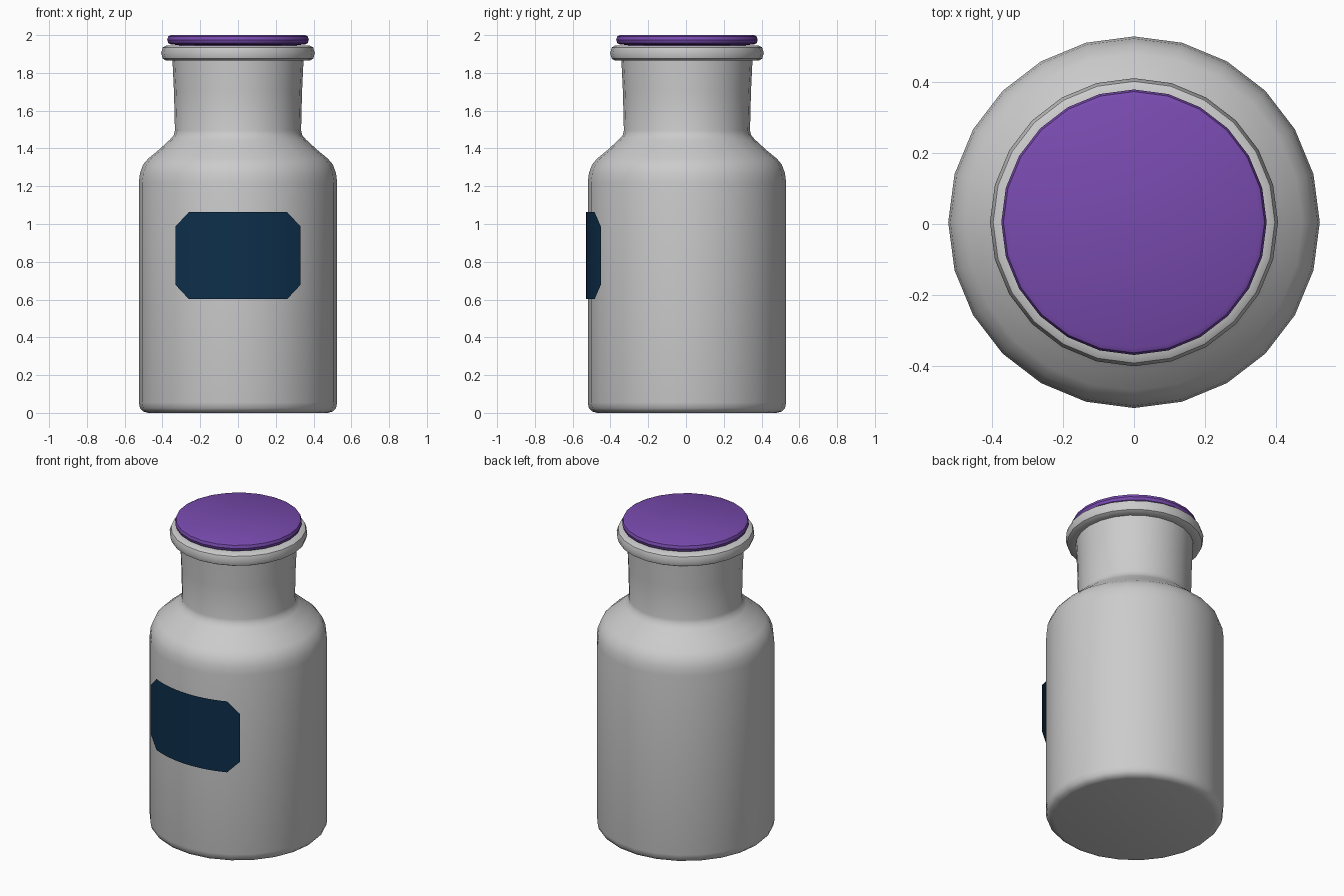
import bpy, bmesh, math

if "Cube" in bpy.data.objects:
    bpy.data.objects.remove(bpy.data.objects["Cube"])

SIDES = 24
CY = 0.005          # bottle axis sits slightly behind the origin


def finish(name, bm, color=None, angle=35):
    bmesh.ops.remove_doubles(bm, verts=bm.verts, dist=1e-5)
    mesh = bpy.data.meshes.new(name)
    bm.to_mesh(mesh)
    bm.free()
    ob = bpy.data.objects.new(name, mesh)
    bpy.context.collection.objects.link(ob)
    if color:
        mat = bpy.data.materials.new(name + "_color")
        mat.diffuse_color = (*color, 1)
        mat.use_nodes = True
        mat.node_tree.nodes["Principled BSDF"].inputs["Base Color"].default_value = mat.diffuse_color
        mesh.materials.append(mat)
    bpy.ops.object.select_all(action='DESELECT')
    ob.select_set(True)
    bpy.context.view_layer.objects.active = ob
    bpy.ops.object.shade_smooth_by_angle(angle=math.radians(angle))
    return ob


def lathe(name, profile, color=None):
    """Spin a (radius, z) profile that starts and ends on the axis."""
    bm = bmesh.new()
    verts = [bm.verts.new((r, CY, z)) for r, z in profile]
    edges = [bm.edges.new(p) for p in zip(verts, verts[1:])]
    bmesh.ops.spin(bm, geom=verts + edges, cent=(0, CY, 0), axis=(0, 0, 1),
                   angle=math.tau, steps=SIDES, use_merge=True)
    bmesh.ops.remove_doubles(bm, verts=bm.verts, dist=1e-5)
    bmesh.ops.recalc_face_normals(bm, faces=bm.faces)
    return finish(name, bm, color)


# Bottle: outer wall, rolled lip, then inner wall
outer = [(0, 0), (0.475, 0), (0.502, 0.007), (0.519, 0.025), (0.525, 0.055),
         (0.525, 1.22), (0.519, 1.27), (0.502, 1.315), (0.475, 1.347),
         (0.42, 1.392), (0.36, 1.447), (0.341, 1.468), (0.334, 1.495),
         (0.339, 1.70), (0.347, 1.865)]
lip = [(0.38, 1.865), (0.398, 1.875), (0.407, 1.905), (0.398, 1.935),
       (0.38, 1.945), (0.33, 1.945), (0.318, 1.93)]
inner = [(0.305, 1.495), (0.33, 1.435), (0.45, 1.335), (0.495, 1.22),
         (0.495, 0.06), (0.46, 0.03), (0, 0.03)]
lathe("bottle", outer + lip + inner)

# Stopper: rounded disc with a plug inside the neck
lathe("stopper", [(0, 2.0), (0.355, 2.0), (0.369, 1.993), (0.375, 1.975),
                  (0.369, 1.957), (0.355, 1.95), (0.312, 1.948),
                  (0.302, 1.62), (0, 1.62)], (0.19, 0.07, 0.43))

# Label: thin curved sheet with cut corners
LX, LY, LR = 0.02, 0.12, 0.65
bm = bmesh.new()
xs = [-0.33] + [-0.26 + 0.52 * i / 12 for i in range(13)] + [0.33]
columns = []
for x in xs:
    y = LY - math.sqrt(LR ** 2 - (x - LX) ** 2)
    cut = 0.075 if abs(x) > 0.3 else 0
    columns.append([bm.verts.new((x, y, z)) for z in (0.602 + cut, 1.063 - cut)])
for (a, b), (c, d) in zip(columns, columns[1:]):
    bm.faces.new((a, c, d, b))
finish("label", bm, (0.004, 0.028, 0.07))
